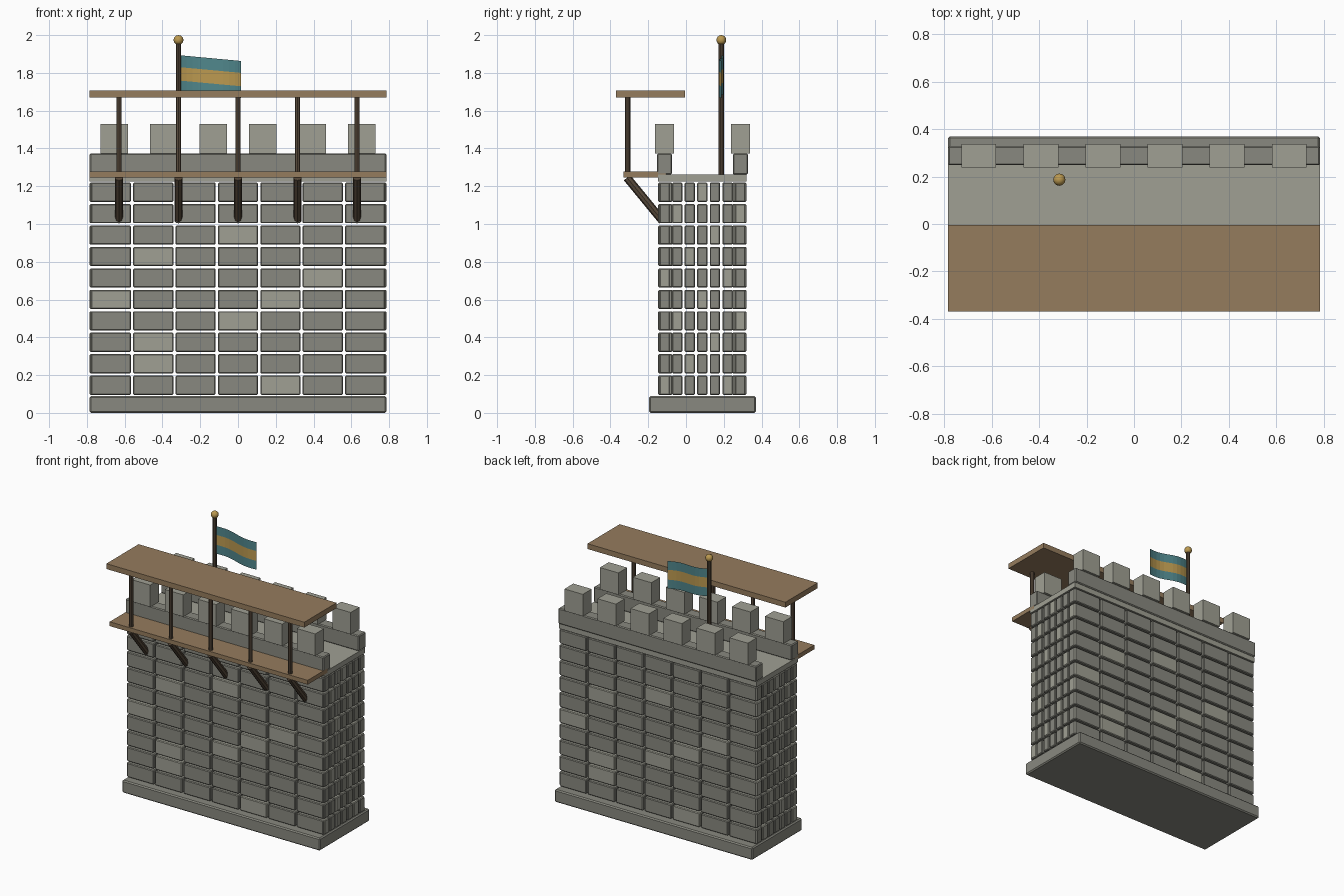
import bpy, bmesh, math
from mathutils import Vector, Matrix

if "Cube" in bpy.data.objects:
    bpy.data.objects.remove(bpy.data.objects["Cube"])


def material(name, rgb):
    m = bpy.data.materials.new(name)
    m.diffuse_color = (*rgb, 1)
    m.use_nodes = True
    m.node_tree.nodes["Principled BSDF"].inputs["Base Color"].default_value = m.diffuse_color
    return m


STONE = material("stone", (0.25, 0.25, 0.215))
PALE = material("pale_stone", (0.35, 0.35, 0.295))
WOOD = material("plank_wood", (0.30, 0.20, 0.11))
DARK = material("dark_wood", (0.10, 0.07, 0.045))
GOLD = material("gold", (0.50, 0.32, 0.08))
TEAL = material("teal_cloth", (0.08, 0.24, 0.26))


def finish(name, bm, mats, bevel=0.0):
    me = bpy.data.meshes.new(name)
    bm.to_mesh(me)
    bm.free()
    for m in mats:
        me.materials.append(m)
    ob = bpy.data.objects.new(name, me)
    bpy.context.collection.objects.link(ob)
    if bevel:
        mod = ob.modifiers.new("bevel", 'BEVEL')
        mod.width, mod.segments = bevel, 1
    return ob


def add_box(bm, x, y, z, mat=0):
    size = Vector((x[1] - x[0], y[1] - y[0], z[1] - z[0]))
    mid = Vector((x[0] + x[1], y[0] + y[1], z[0] + z[1])) / 2
    out = bmesh.ops.create_cube(bm, size=1, matrix=Matrix.LocRotScale(mid, None, size))
    for f in {f for v in out['verts'] for f in v.link_faces}:
        f.material_index = mat


def box(name, x, y, z, mat, bevel=0.0):
    bm = bmesh.new()
    add_box(bm, x, y, z)
    return finish(name, bm, [mat], bevel)


def rod(name, a, b, r, mat, sides=8):
    a, b = Vector(a), Vector(b)
    d = b - a
    bm = bmesh.new()
    rot = d.to_track_quat('Z', 'Y').to_matrix().to_4x4()
    bmesh.ops.create_cone(bm, cap_ends=True, segments=sides, radius1=r, radius2=r,
                          depth=d.length, matrix=Matrix.Translation((a + b) / 2) @ rot)
    return finish(name, bm, [mat])


HX, Y0, Y1 = 0.785, -0.147, 0.32     # wall outline
Z0, ROW, ROWS, COLS = 0.09, 0.1135, 10, 7
G, T = 0.006, 0.075                  # half joint, brick depth
LIGHT = {(0, 4), (1, 1), (2, 1), (3, 3), (4, 0), (4, 4), (5, 5), (6, 1), (7, 3)}

# plinth and deck
box("plinth", (-HX, HX), (-0.195, 0.37), (0, Z0), STONE, 0.008)
box("wall_walk", (-HX, HX), (Y0, Y1), (1.225, 1.262), PALE)

# brick shell: long faces, then end faces
faces, ends = bmesh.new(), bmesh.new()
w, d = 2 * HX / COLS, (Y1 - Y0) / COLS
for r in range(ROWS):
    z = (Z0 + r * ROW + G, Z0 + (r + 1) * ROW - G)
    for c in range(COLS):
        x = (-HX + c * w + G, -HX + (c + 1) * w - G)
        y = (Y0 + c * d + G, Y0 + (c + 1) * d - G)
        add_box(faces, x, (Y0, Y0 + T), z, int((r, c) in LIGHT))
        add_box(faces, x, (Y1 - T, Y1), z, int((r, COLS - 1 - c) in LIGHT))
        for s in (-1, 1):
            lo, hi = sorted((s * HX, s * (HX - T)))
            add_box(ends, (lo, hi), y, z, int((r + 2 * c) % 5 == 0))
finish("long_wall_bricks", faces, [STONE, PALE], 0.005)
finish("end_wall_bricks", ends, [STONE, PALE], 0.005)

# parapets and merlons
for side, yc in (("front", -0.114), ("back", 0.288)):
    box(side + "_parapet", (-HX, HX), (yc - 0.04, yc + 0.04), (1.262, 1.373), STONE, 0.006)
    bm = bmesh.new()
    for i in range(6):
        xc = -HX + (i + 0.5) * HX / 3
        add_box(bm, (xc - 0.073, xc + 0.073), (yc - 0.05, yc + 0.05), (1.373, 1.53))
    finish(side + "_merlons", bm, [PALE])

# timber gallery
box("gallery_floor", (-HX, HX), (-0.332, -0.106), (1.246, 1.277), WOOD)
box("gallery_roof", (-HX, HX), (-0.37, -0.005), (1.67, 1.708), WOOD)
for i in range(5):
    x = (i - 2) * 0.315
    rod(f"gallery_post_{i + 1}", (x, -0.308, 1.27), (x, -0.308, 1.675), 0.014, DARK)
    rod(f"gallery_brace_{i + 1}", (x, -0.312, 1.245), (x, -0.125, 1.017), 0.022, DARK)

# flagpole with ball
PX, PY = -0.315, 0.187
rod("flagpole", (PX, PY, 1.25), (PX, PY, 1.965), 0.014, DARK, 10)
bm = bmesh.new()
bmesh.ops.create_uvsphere(bm, u_segments=12, v_segments=8, radius=0.026,
                          matrix=Matrix.Translation((PX, PY, 1.974)))
for f in bm.faces:
    f.smooth = True
finish("pole_ball", bm, [GOLD])

# waving striped flag
bm = bmesh.new()
N = 10
grid = []
for i in range(N + 1):
    t = i / N
    x, y = -0.305 + 0.322 * t, PY + 0.012 * math.sin(t * 2 * math.pi)
    top = 1.893 - 0.03 * t
    grid.append([bm.verts.new((x, y, top - h)) for h in (0, 0.063, 0.134, 0.197)])
for a, b in zip(grid, grid[1:]):
    for k in range(3):
        f = bm.faces.new((a[k], a[k + 1], b[k + 1], b[k]))
        f.material_index = int(k == 1)
finish("flag", bm, [TEAL, GOLD])
